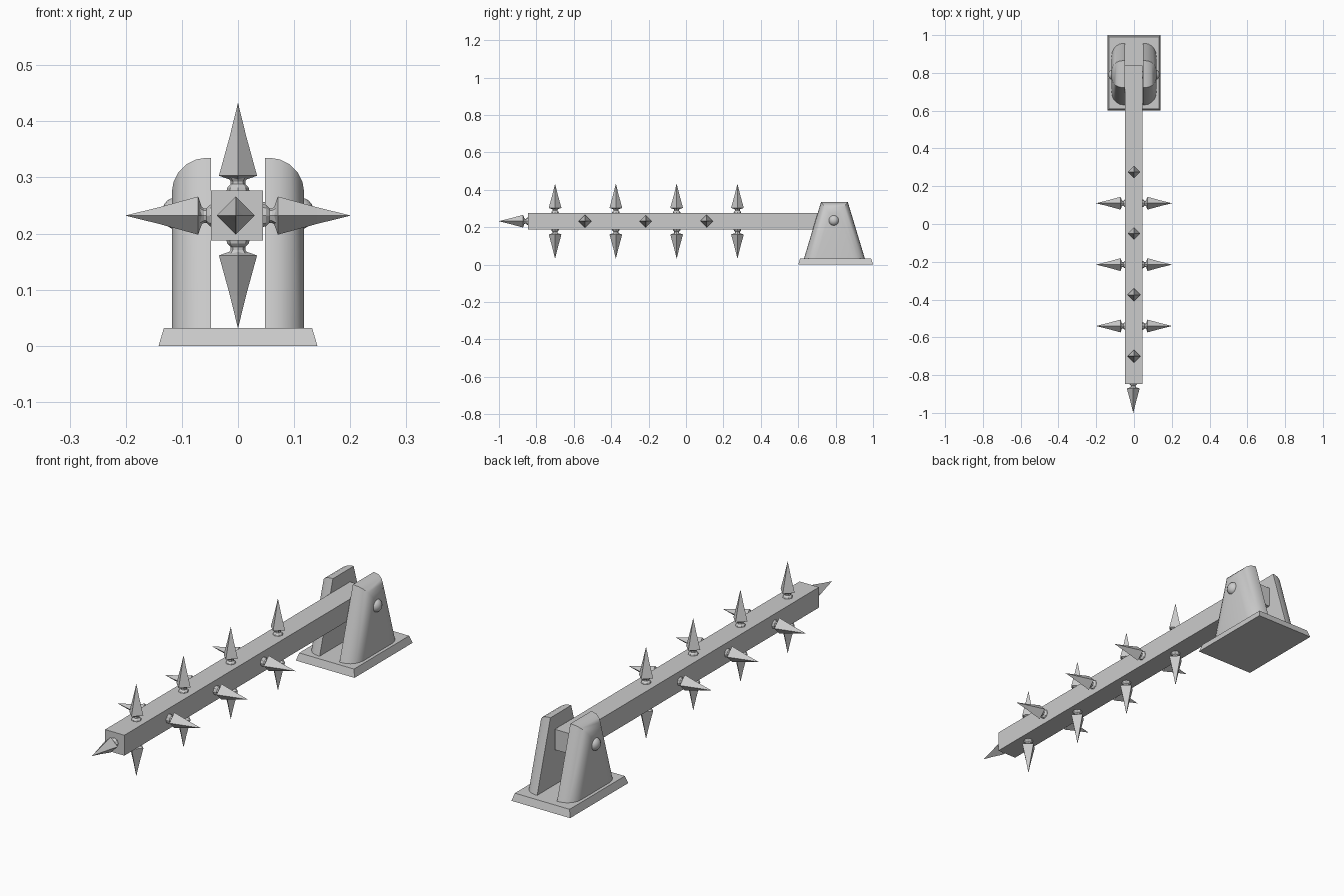
import bpy, bmesh, math
from mathutils import Vector, Matrix

if "Cube" in bpy.data.objects:
    bpy.data.objects.remove(bpy.data.objects["Cube"])

BEAM_Z = 0.232
BEAM_X = -0.002


def finish(bm, name, smooth=False):
    bmesh.ops.recalc_face_normals(bm, faces=bm.faces[:])
    me = bpy.data.meshes.new(name)
    bm.to_mesh(me)
    bm.free()
    ob = bpy.data.objects.new(name, me)
    bpy.context.collection.objects.link(ob)
    if smooth:
        bpy.ops.object.select_all(action='DESELECT')
        ob.select_set(True)
        bpy.context.view_layer.objects.active = ob
        bpy.ops.object.shade_smooth_by_angle(angle=math.radians(35))
    return ob


def loft(bm, rings):
    """Skin a list of equal-length point rings and cap both ends."""
    loops = [[bm.verts.new(p) for p in r] for r in rings]
    n = len(loops[0])
    for a, b in zip(loops, loops[1:]):
        for i in range(n):
            bm.faces.new((a[i], a[(i + 1) % n], b[(i + 1) % n], b[i]))
    bm.faces.new(loops[0])
    bm.faces.new(loops[-1])


def rect(x, y0, y1, z):
    return [(-x, y0, z), (x, y0, z), (x, y1, z), (-x, y1, z)]


def lathe(bm, profile, sides):
    loft(bm, [[(r * math.cos(2 * math.pi * i / sides),
                r * math.sin(2 * math.pi * i / sides), h)
               for i in range(sides)] for r, h in profile])


# Base plate with sloping sides
bm = bmesh.new()
loft(bm, [rect(0.1415, 0.60, 1.0, 0), rect(0.132, 0.61, 0.99, 0.032)])
finish(bm, "base_plate")

# Square beam
bm = bmesh.new()
bmesh.ops.create_cube(bm, size=1, matrix=Matrix.Translation((BEAM_X, -0.003, BEAM_Z))
                      @ Matrix.Diagonal((0.093, 1.686, 0.089, 1)))
finish(bm, "beam")

# Side brackets, rounded on the outer edges, and pin heads
for side, label in ((-1, "left"), (1, "right")):
    bm = bmesh.new()
    outline = [(0.63, 0.03), (0.957, 0.03), (0.865, 0.335), (0.722, 0.335)]
    loft(bm, [[(side * x, y, z) for y, z in outline] for x in (0.048, 0.118)])
    edges = [e for e in bm.edges
             if all(abs(v.co.x) > 0.1 for v in e.verts)
             and any(v.co.z > 0.1 for v in e.verts)]
    bmesh.ops.bevel(bm, geom=edges, offset=0.062, offset_type='OFFSET',
                    segments=5, profile=0.5, affect='EDGES', clamp_overlap=True)
    finish(bm, label + "_bracket", True)

    bm = bmesh.new()
    bmesh.ops.create_uvsphere(bm, u_segments=16, v_segments=10, radius=1,
                              matrix=Matrix.Translation((side * 0.112, 0.79, 0.236))
                              @ Matrix.Diagonal((0.024, 0.028, 0.028, 1)))
    finish(bm, label + "_pin_head", True)

# Pin through the brackets
bm = bmesh.new()
bmesh.ops.create_cone(bm, cap_ends=True, segments=16, radius1=0.02, radius2=0.02,
                      depth=0.2, matrix=Matrix.Translation((0, 0.79, 0.236))
                      @ Matrix.Rotation(math.pi / 2, 4, 'Y'))
finish(bm, "pin", True)

# Spike: four-sided head on a waisted neck, pointing along +z from the beam axis
bm = bmesh.new()
lathe(bm, [(0.014, 0.064), (0.034, 0.071), (0.0145, 0.142), (0.0003, 0.2)], 4)
lathe(bm, [(0.021, 0.042), (0.019, 0.050), (0.013, 0.056), (0.013, 0.061), (0.018, 0.068)], 8)
first = finish(bm, "spike")
spike_mesh = first.data
bpy.data.objects.remove(first)


def spike(name, pos, direction):
    ob = bpy.data.objects.new(name, spike_mesh)
    bpy.context.collection.objects.link(ob)
    d = Vector(direction)
    # explicit frames keep the diamond corners on the axes
    side = Vector((0, 1, 0)) if abs(d.y) < 0.5 else Vector((1, 0, 0))
    rot = Matrix((side, d.cross(side), d)).transposed()
    ob.matrix_world = Matrix.Translation(pos) @ rot.to_4x4()


for i in range(4):
    for s, label in ((1, "top"), (-1, "bottom")):
        spike(f"{label}_spike_{i}", (0, -0.70 + 0.325 * i, BEAM_Z), (0, 0, s))
for i in range(3):
    for s, label in ((1, "right"), (-1, "left")):
        spike(f"{label}_spike_{i}", (0, -0.54 + 0.325 * i, BEAM_Z), (s, 0, 0))
spike("end_spike", (-0.004, -0.80, BEAM_Z), (0, -1, 0))
